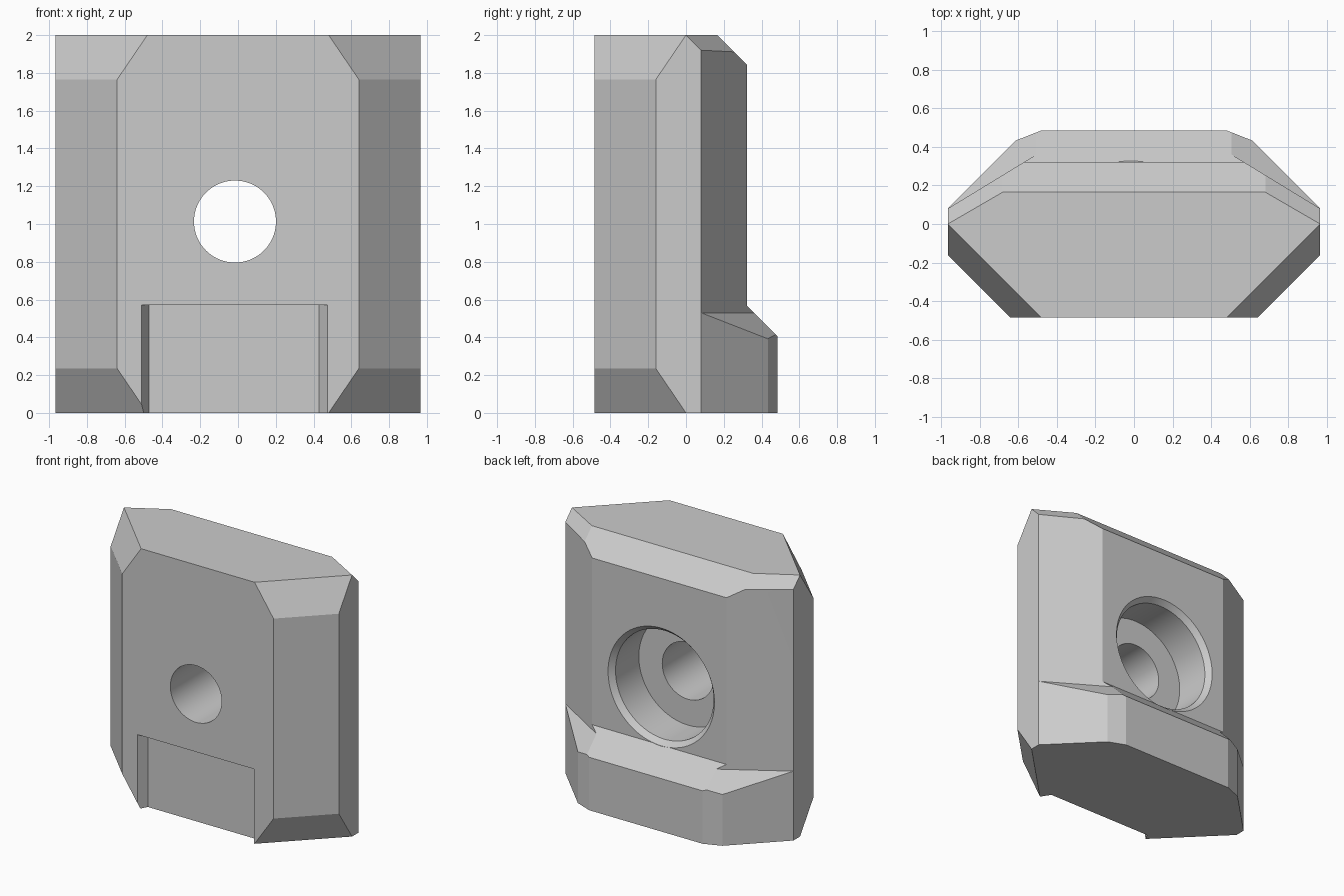
import bpy, bmesh, math
from mathutils import Vector

cube = bpy.data.objects.get("Cube")
if cube:
    bpy.data.objects.remove(cube, do_unlink=True)

grey = bpy.data.materials.new("plain grey")
grey.use_nodes = True
colour = (0.6, 0.6, 0.6, 1)
grey.diffuse_color = colour
grey.node_tree.nodes["Principled BSDF"].inputs["Base Color"].default_value = colour


def make_object(name, bm):
    bmesh.ops.recalc_face_normals(bm, faces=bm.faces)
    mesh = bpy.data.meshes.new(name)
    bm.to_mesh(mesh)
    bm.free()
    mesh.materials.append(grey)
    obj = bpy.data.objects.new(name, mesh)
    bpy.context.collection.objects.link(obj)
    return obj


def convex(name, planes):
    """Solid bounded by (normal, point on plane) pairs, keeping the inner side."""
    bm = bmesh.new()
    bmesh.ops.create_cube(bm, size=6)
    for normal, point in planes:
        cut = bmesh.ops.bisect_plane(bm, geom=bm.verts[:] + bm.edges[:] + bm.faces[:],
                                     plane_co=point, plane_no=Vector(normal).normalized(),
                                     clear_outer=True)
        edges = [e for e in cut["geom_cut"] if isinstance(e, bmesh.types.BMEdge)]
        if edges:
            bmesh.ops.contextual_create(bm, geom=edges)
    return make_object(name, bm)


def flip(planes):
    return [((-n[0], n[1], n[2]), (-p[0], p[1], p[2])) for n, p in planes]


def lathe(name, profile, centre, steps=96):
    """Turn (radius, y) points about the y axis through the centre."""
    bm = bmesh.new()
    rings = []
    for r, y in profile:
        angles = [math.tau * i / steps for i in range(steps)]
        rings.append([bm.verts.new((centre[0] + r * math.cos(a), y,
                                    centre[1] + r * math.sin(a))) for a in angles])
    for a, b in zip(rings, rings[1:]):
        for i in range(steps):
            j = (i + 1) % steps
            bm.faces.new((a[i], a[j], b[j], b[i]))
    bm.faces.new(rings[0])
    bm.faces.new(rings[-1])
    return make_object(name, bm)


def subtract(target, cutter):
    mod = target.modifiers.new(cutter.name, "BOOLEAN")
    mod.operation = "DIFFERENCE"
    mod.solver = "EXACT"
    mod.object = cutter
    bpy.context.view_layer.objects.active = target
    bpy.ops.object.modifier_apply(modifier=mod.name)
    bpy.data.objects.remove(cutter, do_unlink=True)


# Clamp block: flanks, front corner bevels and top back bevels on one side
side = [
    ((1, 0, 0), (0.965, 0, 0)),
    ((1, -1, 0), (0.965, -0.16, 0)),
    ((1, 1, 0), (0.965, 0.08, 0)),
    ((0.055, 0.14, 0), (0.48, 0.485, 0)),
    ((1, -1, 0.68), (0.965, 0, 2)),
    ((1, -1, -0.68), (0.965, 0, 0)),
    ((0.58, 1, 1), (0.965, 0, 2)),
]
middle = [
    ((0, 0, 1), (0, 0, 2)),
    ((0, 0, -1), (0, 0, 0)),
    ((0, -1, 0), (0, -0.485, 0)),
    ((0, 1, 0), (0, 0.485, 0)),
    ((0, 1, 1), (0, 0.165, 2)),
]
block = convex("clamp_block", middle + side + flip(side))

# Back step: straight middle and angled sides above the sloping foot
subtract(block, convex("back_step", [((0, -1, 0), (0, 0.322, 0)),
                                     ((0, -1, -1), (0, 0.322, 0.568))]))
flank = [((-0.61, -1, 0), (0.965, 0.08, 0)),
         ((-0.61, -1, -1), (0.965, 0.08, 0.53)),
         ((-1, 0, 0), (0, 0, 0))]
for planes in (flank, flip(flank)):
    subtract(block, convex("flank_step", planes))

# Shallow front slot with sloping sides, open at the bottom
subtract(block, convex("front_slot", [((0, 0, 1), (0, 0, 0.57)),
                                      ((0, 1, 0), (0, -0.415, 0)),
                                      ((0.07, 0.045, 0), (0.475, -0.485, 0)),
                                      ((-0.07, 0.038, 0), (-0.51, -0.485, 0))]))

# Bolt hole, counterbore and its bevelled rim
subtract(block, lathe("bolt_hole", [(0.217, -0.8), (0.217, 0), (0.415, 0), (0.415, 0.282),
                                    (0.45, 0.322), (0.45, 0.8)], (-0.016, 1.013)))

bpy.ops.object.select_all(action="DESELECT")
block.select_set(True)
bpy.context.view_layer.objects.active = block
bpy.ops.object.shade_smooth_by_angle(angle=math.radians(18))
